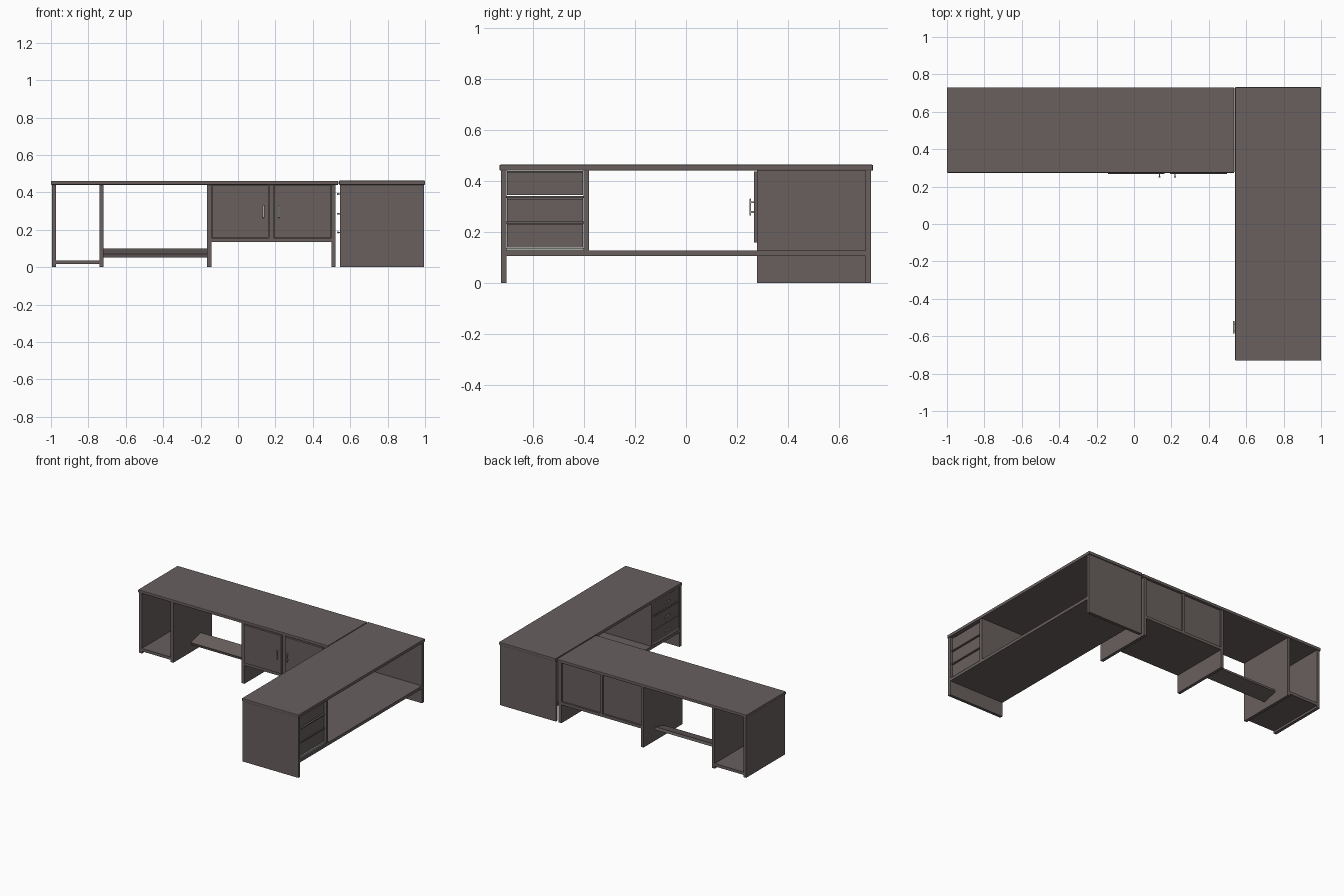
import bpy, math

if "Cube" in bpy.data.objects:
    bpy.data.objects.remove(bpy.data.objects["Cube"])


def material(name, color):
    m = bpy.data.materials.new(name)
    m.diffuse_color = (*color, 1)
    m.use_nodes = True
    m.node_tree.nodes["Principled BSDF"].inputs["Base Color"].default_value = m.diffuse_color
    return m


WOOD = material("dark_wood", (0.14, 0.115, 0.113))
METAL = material("brushed_metal", (0.38, 0.4, 0.37))


def box(name, x, y, z, mat=WOOD, bevel=0.0):
    """Box from (min, max) ranges on each axis."""
    bpy.ops.mesh.primitive_cube_add(size=1, location=[sum(r) / 2 for r in (x, y, z)])
    o = bpy.context.object
    o.name = name
    o.scale = [r[1] - r[0] for r in (x, y, z)]
    bpy.ops.object.transform_apply(location=False, rotation=False, scale=True)
    o.data.materials.append(mat)
    if bevel:
        b = o.modifiers.new("edge", "BEVEL")
        b.width = bevel
        b.segments = 2
    return o


# Desk top and upright panels
Y = (0.278, 0.725)
box("desk_top", (-1, 0.536), (0.273, 0.73), (0.44, 0.462), bevel=0.004)
for name, x0 in (("left_end", -0.994), ("shelf_bay", -0.74),
                 ("cabinet_left", -0.165), ("cabinet_right", 0.5)):
    box(name + "_panel", (x0, x0 + 0.022), Y, (0, 0.44))
box("bay_bottom_shelf", (-0.972, -0.74), Y, (0.016, 0.037))

# Tilted footrest
foot = box("footrest", (-0.718, -0.165), (0.483, 0.597), (0.066, 0.086))
foot.rotation_euler.x = math.radians(16)

# Cabinet with inset backs, doors and bar handles
box("cabinet_bottom", (-0.143, 0.5), Y, (0.134, 0.155))
box("cabinet_divider", (0.167, 0.189), Y, (0.155, 0.44))
for side, x0, x1, hx in (("left", -0.143, 0.167, 0.136), ("right", 0.189, 0.5, 0.219)):
    box(f"cabinet_back_{side}", (x0, x1), (0.695, 0.712), (0.155, 0.44))
    box(f"cabinet_door_{side}", (x0 + 0.004, x1 - 0.004), (0.266, 0.282), (0.159, 0.437))
    box(f"door_handle_{side}", (hx - 0.005, hx + 0.005), (0.248, 0.255),
        (0.264, 0.33), METAL, 0.002)
    for z in (0.275, 0.313):
        box(f"door_handle_post_{side}", (hx - 0.003, hx + 0.003), (0.254, 0.267),
            (z, z + 0.006), METAL)

# Return wing: top, end panels, long shelf
X = (0.545, 0.995)
box("return_top", (0.541, 1), (-0.73, 0.732), (0.44, 0.463), bevel=0.004)
box("return_front_panel", X, (-0.725, -0.703), (0, 0.44))
box("return_back_panel", X, (0.703, 0.725), (0, 0.44))
box("return_shelf", X, (-0.703, 0.703), (0.105, 0.127))

# Drawer unit, drawers face -x
box("drawer_divider", X, (-0.401, -0.38), (0.127, 0.44))
box("drawer_unit_base", (0.55, 0.985), (-0.703, -0.401), (0.127, 0.138), METAL)
for i, z0 in enumerate((0.14, 0.24, 0.345)):
    z1 = z0 + 0.093
    box(f"drawer_front_{i}", (0.545, 0.562), (-0.7, -0.404), (z0, z1))
    box(f"drawer_box_{i}", (0.562, 0.978), (-0.7, -0.404), (z0, z1 - 0.004))
    if i < 2:
        box(f"drawer_rail_{i}", (0.55, 0.985), (-0.703, -0.401), (z1, z1 + 0.007))
    hz = z0 + 0.046
    box(f"drawer_handle_{i}", (0.53, 0.537), (-0.585, -0.519),
        (hz - 0.005, hz + 0.005), METAL, 0.002)
    for y in (-0.574, -0.536):
        box(f"drawer_handle_post_{i}", (0.536, 0.546), (y, y + 0.006),
            (hz - 0.003, hz + 0.003), METAL)
